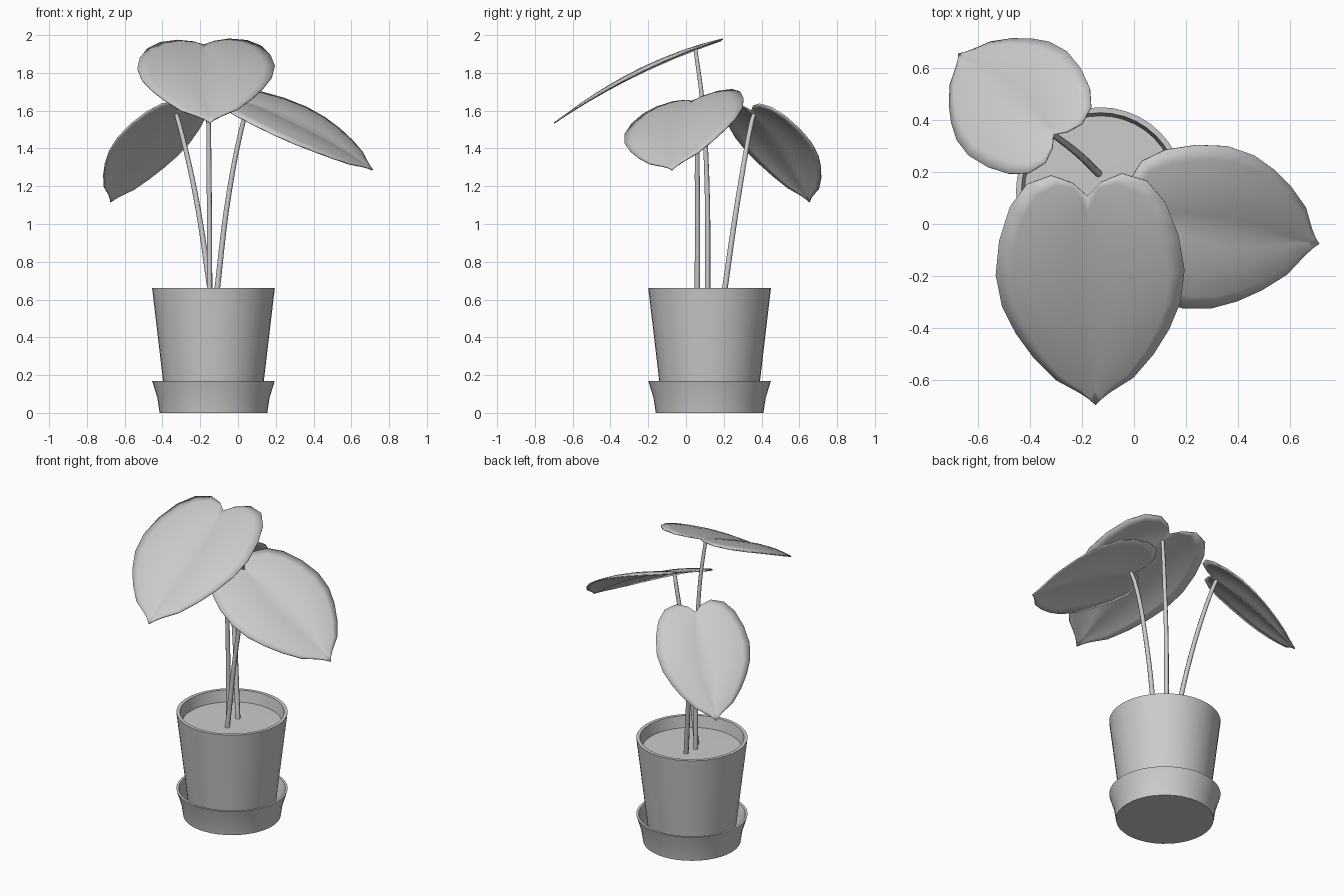
import bpy, math
from mathutils import Vector

if "Cube" in bpy.data.objects:
    bpy.data.objects.remove(bpy.data.objects["Cube"])

CENTER = Vector((-0.13, 0.125, 0))


def add_mesh(name, verts, faces, angle=40):
    me = bpy.data.meshes.new(name)
    me.from_pydata(verts, [], faces)
    me.validate()
    ob = bpy.data.objects.new(name, me)
    bpy.context.collection.objects.link(ob)
    bpy.ops.object.select_all(action='DESELECT')
    ob.select_set(True)
    bpy.context.view_layer.objects.active = ob
    # weld the poles and face outward
    bpy.ops.object.mode_set(mode='EDIT')
    bpy.ops.mesh.select_all(action='SELECT')
    bpy.ops.mesh.remove_doubles(threshold=0.0005)
    bpy.ops.mesh.normals_make_consistent(inside=False)
    bpy.ops.object.mode_set(mode='OBJECT')
    bpy.ops.object.shade_smooth_by_angle(angle=math.radians(angle))
    return ob


def lathe(name, profile, n=40):
    verts = [CENTER + Vector((r * math.cos(2 * math.pi * i / n),
                              r * math.sin(2 * math.pi * i / n), z))
             for i in range(n) for r, z in profile]
    m = len(profile)
    faces = [(i * m + j, (i + 1) % n * m + j, (i + 1) % n * m + j + 1, i * m + j + 1)
             for i in range(n) for j in range(m - 1)]
    return add_mesh(name, verts, faces)


# Saucer, pot and soil
lathe("saucer", [(0, 0), (0.285, 0), (0.297, 0.08), (0.325, 0.17),
                 (0.311, 0.17), (0.283, 0.08), (0.272, 0.025), (0, 0.025)])
lathe("pot", [(0, 0.026), (0.25, 0.026), (0.325, 0.662), (0.304, 0.662),
              (0.288, 0.56), (0, 0.56)])
lathe("soil", [(0, 0.56), (0.287, 0.56), (0.292, 0.59), (0, 0.592)])

# Half outline of a heart-shaped leaf: (sideways, along), from notch to tip
OUTLINE = [(0, 0), (0.06, -0.06), (0.15, -0.096), (0.255, -0.06), (0.33, 0.04),
           (0.38, 0.19), (0.40, 0.35), (0.378, 0.5), (0.325, 0.63), (0.255, 0.75),
           (0.165, 0.865), (0.065, 0.935), (0.025, 0.97), (0, 1)]


def leaf(name, notch, tip, side, width, arch, cols=6):
    notch, tip = Vector(notch), Vector(tip)
    axis = tip - notch
    length = axis.length
    axis.normalize()
    side = Vector(side)
    side = (side - axis * side.dot(axis)).normalized()
    up = axis.cross(side)
    if up.z < 0:
        up = -up
    verts, faces = [], []
    for k, (u, v) in enumerate(OUTLINE):
        mid = k / (len(OUTLINE) - 1)
        for c in range(-cols, cols + 1):
            s = abs(c) / cols
            along = mid + (v - mid) * s
            across = u * c / cols
            # arch along the midrib, with a soft bulge on each half
            lift = arch * 4 * along * (1 - along) \
                + 0.045 * u * math.sin(math.pi * s)
            verts.append(notch + axis * along * length + side * across * width + up * lift)
    m = 2 * cols + 1
    for k in range(len(OUTLINE) - 1):
        for c in range(m - 1):
            a = k * m + c
            faces.append((a, a + 1, a + m + 1, a + m))
    ob = add_mesh(name, verts, faces)
    mod = ob.modifiers.new("thickness", 'SOLIDIFY')
    mod.thickness = 0.007
    mod.offset = 0
    return ob


# Leaves
leaf("front_leaf", (-0.18, 0.108, 1.947), (-0.148, -0.697, 1.535),
     (1, 0.04, 0.03), 0.91, 0.03)
leaf("right_leaf", (0.02, 0.035, 1.65), (0.713, -0.075, 1.286),
     (0.258, 0.94, 0.22), 0.83, 0.03)
leaf("back_leaf", (-0.31, 0.345, 1.6), (-0.675, 0.656, 1.116),
     (0.68, 0.72, -0.05), 0.69, 0.02)


def stem(name, points):
    cu = bpy.data.curves.new(name, 'CURVE')
    cu.dimensions = '3D'
    cu.bevel_depth = 0.015
    cu.bevel_resolution = 2
    cu.use_fill_caps = True
    cu.resolution_u = 6
    sp = cu.splines.new('BEZIER')
    sp.bezier_points.add(len(points) - 1)
    for i, (bp, p) in enumerate(zip(sp.bezier_points, points)):
        bp.co = p
        bp.handle_left_type = bp.handle_right_type = 'AUTO'
        bp.radius = 1 - 0.3 * i / (len(points) - 1)
    ob = bpy.data.objects.new(name, cu)
    bpy.context.collection.objects.link(ob)


# Stems
stem("front_stem", [(-0.15, 0.115, 0.57), (-0.153, 0.11, 1.25),
                    (-0.16, 0.085, 1.66), (-0.177, 0.05, 1.925)])
stem("right_stem", [(-0.12, 0.06, 0.57), (-0.045, 0.06, 1.18),
                    (0.035, 0.05, 1.57), (0.055, 0.038, 1.635)])
stem("back_stem", [(-0.135, 0.193, 0.57), (-0.23, 0.283, 1.18),
                   (-0.317, 0.35, 1.55), (-0.327, 0.36, 1.58)])
